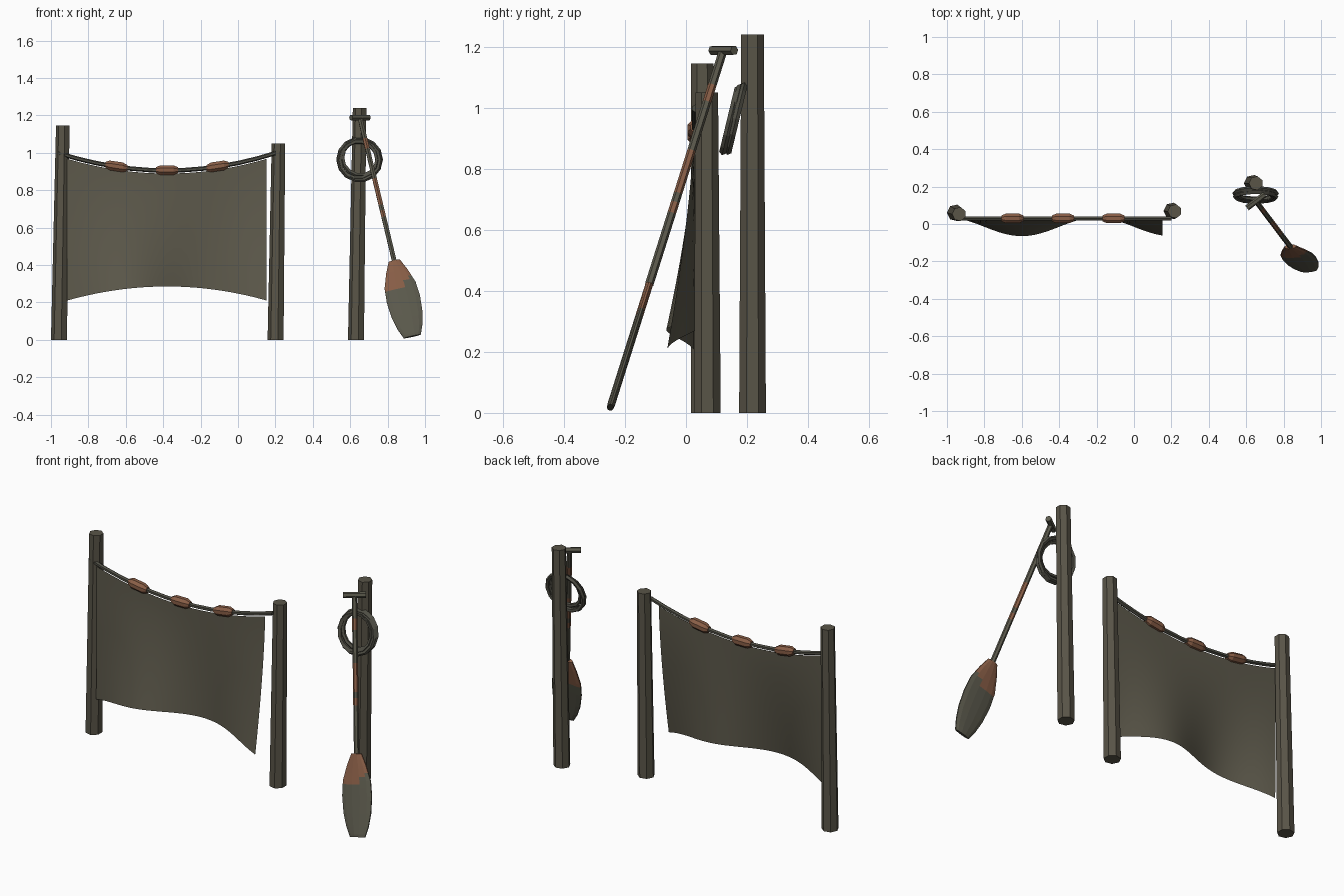
import bpy, bmesh, math
from mathutils import Vector, Matrix

if "Cube" in bpy.data.objects:
    bpy.data.objects.remove(bpy.data.objects["Cube"])


def material(name, rgb):
    m = bpy.data.materials.new(name)
    m.diffuse_color = (*rgb, 1)
    m.use_nodes = True
    m.node_tree.nodes["Principled BSDF"].inputs["Base Color"].default_value = m.diffuse_color
    return m


WOOD = material("weathered_wood", (0.100, 0.090, 0.064))
NET = material("net_cloth", (0.108, 0.099, 0.070))
ROPE = material("grey_rope", (0.080, 0.078, 0.060))
PAINT = material("faded_grey_paint", (0.105, 0.101, 0.073))
RUST = material("rust_paint", (0.250, 0.112, 0.062))


def finish(name, bm, mats):
    bmesh.ops.recalc_face_normals(bm, faces=bm.faces)
    me = bpy.data.meshes.new(name)
    bm.to_mesh(me)
    bm.free()
    for m in mats:
        me.materials.append(m)
    ob = bpy.data.objects.new(name, me)
    bpy.context.collection.objects.link(ob)
    return ob


def loft(name, stations, u, v, sides, mats, rule=None, closed=False):
    """Skin elliptical rings (centre, radius along u, radius along v)."""
    bm = bmesh.new()
    rings = []
    for c, ru, rv in stations:
        rings.append([bm.verts.new(Vector(c)
                      + u * ru * math.cos(math.tau * (i + 0.5) / sides)
                      + v * rv * math.sin(math.tau * (i + 0.5) / sides))
                      for i in range(sides)])
    for a, b in zip(rings, rings[1:]):
        for i in range(sides):
            j = (i + 1) % sides
            bm.faces.new((a[i], a[j], b[j], b[i]))
    bm.faces.new(rings[0])
    bm.faces.new(rings[-1])
    if rule:
        for f in bm.faces:
            f.material_index = rule(f.calc_center_median())
    return finish(name, bm, mats)


X, Y, Z = Vector((1, 0, 0)), Vector((0, 1, 0)), Vector((0, 0, 1))

# Three leaning, tapered posts
for name, base, top in (
        ("left_post", (-0.955, 0.060, 0), (-0.935, 0.053, 1.145)),
        ("right_post", (0.203, 0.070, 0), (0.218, 0.068, 1.05)),
        ("tall_post", (0.633, 0.218, 0), (0.652, 0.218, 1.24))):
    loft(name, [(base, 0.045, 0.045), (top, 0.038, 0.038)], X, Y, 7, [WOOD])


# Sagging head rope
def rope_z(x):
    return 0.905 + 0.093 * ((x + 0.38) / 0.58) ** 2


xs = [-0.96 + 1.16 * i / 12 for i in range(13)]
loft("head_rope", [((x, 0.03, rope_z(x)), 0.012, 0.012) for x in xs], Y, Z, 6, [ROPE])

# Barrel-shaped floats strung on the rope
for i, x in enumerate((-0.65, -0.38, -0.11)):
    slope = 0.186 * (x + 0.38) / 0.58 ** 2
    loft(f"float_{i + 1}",
         [((x + d, 0.03, rope_z(x) + 0.002 + slope * d), r, r)
          for d, r in ((-0.058, 0.017), (-0.035, 0.028), (0.035, 0.028), (0.058, 0.017))],
         Y, Z, 8, [RUST])

# Hanging net, billowing more toward its lower edge
bm = bmesh.new()
NU, NV = 28, 14
grid = []
for i in range(NU + 1):
    x = -0.915 + 1.067 * i / NU
    top = rope_z(x) - 0.016
    low = 0.285 - 0.075 * ((x + 0.38) / 0.533) ** 2
    row = []
    for j in range(NV + 1):
        t = j / NV
        y = 0.028 - t ** 1.5 * (0.043 + 0.050 * math.cos(math.tau * (x + 0.6) / 0.8))
        row.append(bm.verts.new((x, y, top + (low - top) * t)))
    grid.append(row)
for i in range(NU):
    for j in range(NV):
        f = bm.faces.new((grid[i][j], grid[i][j + 1], grid[i + 1][j + 1], grid[i + 1][j]))
        f.smooth = True
finish("net", bm, [NET])

# Paddle axis, from the grip down to the blade tip
grip = Vector((0.652, 0.122, 1.188))
tip = Vector((0.932, -0.248, 0.018))
d = (tip - grip).normalized()
across = (X - d * X.dot(d)).normalized()
normal = d.cross(across)


def at_z(z):
    return grip + (tip - grip) * (grip.z - z) / (grip.z - tip.z)


# Shaft with worn painted bands
bands = ((1.02, 1.075), (0.72, 0.86), (0.655, 0.69))
cuts = (1.188, 1.075, 1.02, 0.86, 0.72, 0.69, 0.655, 0.42)
loft("paddle_shaft", [(at_z(z), 0.014, 0.014) for z in cuts], across, normal, 6,
     [PAINT, RUST], lambda c: int(any(a < c.z < b for a, b in bands)))

# Cross grip
g = Vector((-d.y, d.x, 0)).normalized()
loft("paddle_grip", [(grip + g * s, 0.016, 0.016) for s in (-0.06, 0.06)],
     d.cross(g).normalized(), d, 6, [PAINT])

# Blade: painted shoulder with a stepped lower border
profile = ((0, 0.032), (0.06, 0.060), (0.14, 0.088), (0.22, 0.094),
           (0.31, 0.087), (0.38, 0.070), (0.434, 0.048))
start = tip - d * 0.434
stations = []
for (a, wa), (b, wb) in zip(profile, profile[1:]):
    for k in range(4):
        w = wa + (wb - wa) * k / 4
        stations.append((start + d * (a + (b - a) * k / 4), w, 0.013))
stations.append((tip, profile[-1][1], 0.011))


def blade_colour(c):
    side = (c - start).dot(across)
    limit = 0.155 if side < 0.01 else 0.125 if side < 0.045 else 0.105
    return int((c - start).dot(d) < limit)


loft("paddle_blade", stations, across, normal, 12, [PAINT, RUST], blade_colour)

# Coil of rope leaning against the tall post
axis = Vector((0, -0.25, 0.06)).normalized()
for i, (dx, dz, r, off) in enumerate(((0, 0, 0.113, -0.009), (-0.008, -0.006, 0.102, 0.008),
                                      (0.006, 0.008, 0.098, 0.0), (0.002, -0.010, 0.108, 0.010))):
    bpy.ops.mesh.primitive_torus_add(major_segments=14, minor_segments=5,
                                     major_radius=r, minor_radius=0.012)
    ob = bpy.context.object
    ob.name = f"rope_coil_{i + 1}"
    ob.rotation_euler = axis.to_track_quat('Z', 'Y').to_euler()
    ob.location = Vector((0.65 + dx, 0.155, 0.966 + dz)) + axis * off
    ob.data.materials.append(ROPE)
